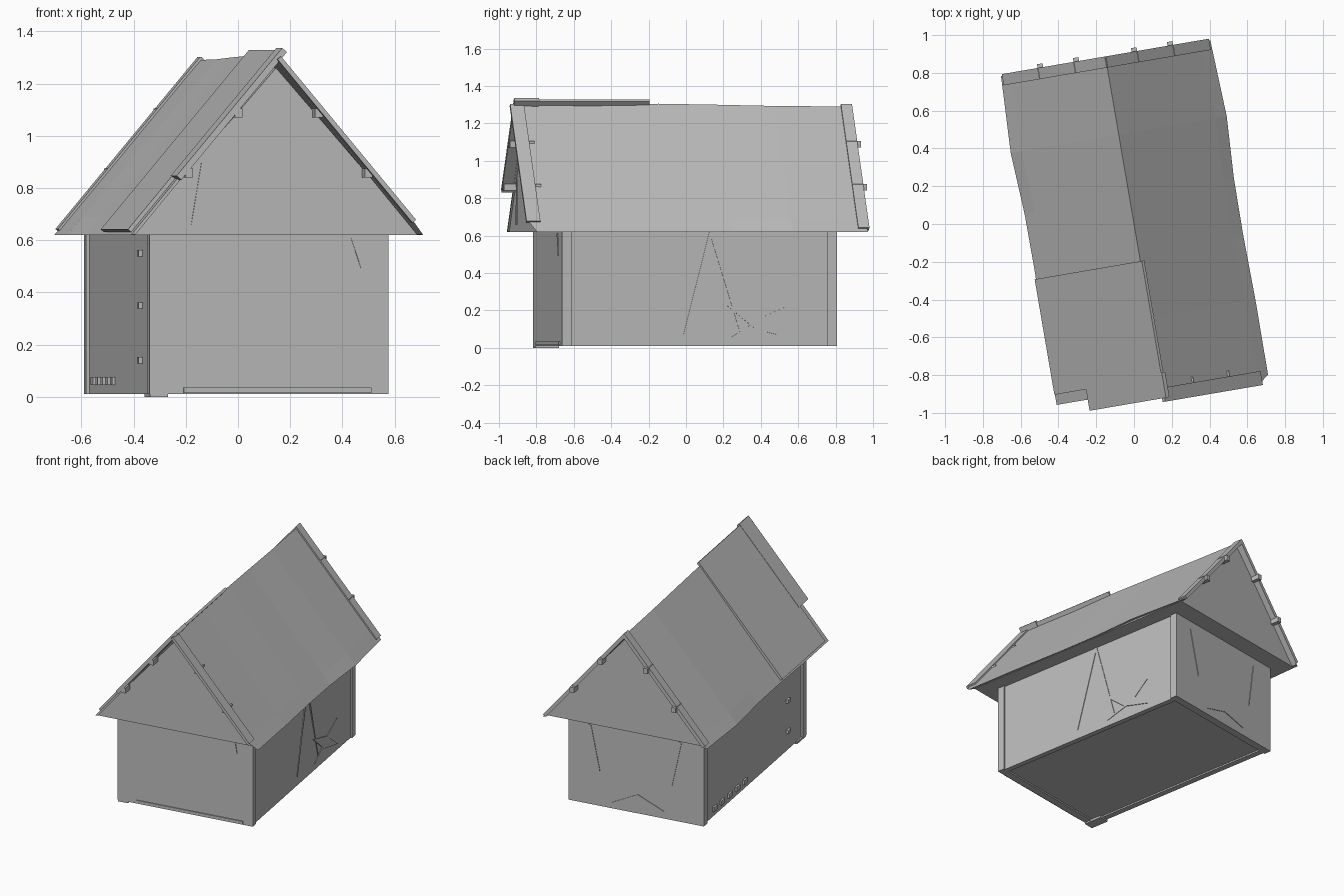
import bpy, bmesh, math
from mathutils import Matrix, Vector

cube = bpy.data.objects.get("Cube")
if cube:
    bpy.data.objects.remove(cube, do_unlink=True)

TURN = Matrix.Rotation(math.radians(9.7), 4, "Z")   # the whole house stands turned
HALF, EAVE, RIDGE = 0.57, 0.62, 1.30

grey = bpy.data.materials.new("plain grey")
grey.use_nodes = True
grey.diffuse_color = (0.5, 0.5, 0.5, 1)
grey.node_tree.nodes["Principled BSDF"].inputs["Base Color"].default_value = (0.5, 0.5, 0.5, 1)


def finish(name, bm):
    bmesh.ops.recalc_face_normals(bm, faces=bm.faces)
    bm.transform(TURN)
    mesh = bpy.data.meshes.new(name)
    bm.to_mesh(mesh)
    bm.free()
    mesh.materials.append(grey)
    obj = bpy.data.objects.new(name, mesh)
    bpy.context.collection.objects.link(obj)
    return obj


def box(name, low, high):
    bm = bmesh.new()
    bmesh.ops.create_cube(bm, size=1)
    for v in bm.verts:
        v.co = [(a if c < 0 else b) for c, a, b in zip(v.co, low, high)]
    return finish(name, bm)


def loft(name, rings):
    """Closed solid through rings of equal point count."""
    bm = bmesh.new()
    loops = [[bm.verts.new(p) for p in ring] for ring in rings]
    n = len(loops[0])
    for a, b in zip(loops, loops[1:]):
        for i in range(n):
            j = (i + 1) % n
            bm.faces.new((a[i], a[j], b[j], b[i]))
    bm.faces.new(loops[0])
    bm.faces.new(loops[-1])
    return finish(name, bm)


def slope(side, t, y, lift, eave=HALF, ridge=RIDGE):
    """Point on a roof slope: t is 0 at the ridge, 1 at the eave."""
    normal = Vector((side * 0.77, 0, 0.64))
    return Vector((side * eave * t, y, ridge + (EAVE - ridge) * t)) + normal * lift


def panel(name, side, y0, y1, t0, t1, low, high):
    return loft(name, [[slope(side, t0, y, low), slope(side, t1, y, low),
                        slope(side, t1, y, high), slope(side, t0, y, high)] for y in (y0, y1)])


def sliver(name, points, push):
    """Thin raised crack plate on a wall."""
    push = Vector(push)
    return loft(name, [[Vector(p) for p in points], [Vector(p) + push for p in points]])


# Walls: end walls cover the slightly inset side walls
box("front_wall", (-0.472, -0.75, 0.01), (0.456, -0.70, 0.64))
box("back_wall", (-0.472, 0.69, 0.01), (0.456, 0.74, 0.64))
box("right_wall", (-0.46, -0.70, 0.01), (-0.42, 0.69, 0.64))
box("left_wall", (0.41, -0.70, 0.01), (0.446, 0.69, 0.64))
box("floor", (-0.44, -0.72, 0.02), (0.43, 0.71, 0.05))
box("corner_footing", (-0.47, -0.75, 0.0), (-0.40, -0.62, 0.015))
box("front_skirting", (-0.34, -0.757, 0.015), (0.39, -0.749, 0.035))

# Gable block under the roof, with flat soffit
loft("gable_block", [[(-0.55, y, EAVE), (0.55, y, EAVE), (0.55, y, EAVE + 0.01),
                      (0, y, RIDGE - 0.04), (-0.55, y, EAVE + 0.01)] for y in (-0.865, 0.86)])

# Roof slopes with a gently uneven ridge and eave
STATIONS = [(-0.93, 0.565, 1.30), (-0.50, 0.566, 1.295), (-0.15, 0.56, 1.305),
            (0.15, 0.562, 1.30), (0.48, 0.58, 1.293), (0.89, 0.562, 1.29)]
for side, label in ((-1, "right"), (1, "left")):
    rings = []
    for y, eave, ridge in STATIONS:
        top_y = y
        if y == STATIONS[0][0]:
            top_y = -0.875 if side < 0 else -0.95
        under_y = max(y, -0.875)
        eave_y = max(top_y, -0.905)
        ridge_under = slope(side, 0, under_y, -0.03, eave, ridge)
        ridge_under.x = 0
        rings.append([ridge_under,
                      slope(side, 0.985, under_y, -0.012, eave, ridge),
                      slope(side, 1, eave_y, 0, eave, ridge),
                      slope(side, 0.9, top_y, 0, eave, ridge),
                      slope(side, 0, top_y, 0, eave, ridge)])
    loft(label + "_roof_slope", rings)

# Overlapping roof sheets on the right slope
panel("right_roof_sheet", -1, -0.82, -0.20, -0.03, 0.98, -0.005, 0.012)
panel("right_verge_board", -1, -0.935, -0.80, -0.04, 0.68, -0.01, 0.014)
panel("left_verge_board", 1, -0.955, -0.88, 0.0, 0.92, -0.012, 0.006)
for side, label in ((-1, "right"), (1, "left")):
    panel(label + "_back_verge", side, 0.84, 0.90, 0.0, 0.97, -0.02, 0.004)

# Small purlin ends under the verges
for end, y in (("front", -0.89), ("back", 0.88)):
    for side in (-1, 1):
        for z in (0.86, 1.09):
            x = side * (HALF * (RIDGE - z) / (RIDGE - EAVE) - 0.02)
            box(end + "_purlin_end", (x - 0.015, y - 0.04, z - 0.02), (x + 0.015, y + 0.04, z + 0.015))

# Cracks in the left wall
X = 0.444
for tip in (-0.14, 0.17):
    sliver("left_wall_crack", [(X, 0.05, 0.62), (X, 0.07, 0.62), (X, tip + 0.05, 0.07)], (0.006, 0, 0))
sliver("left_wall_star", [(X, 0.14, 0.23), (X, 0.34, 0.17), (X, 0.50, 0.05), (X, 0.30, 0.10)], (0.007, 0, 0))
sliver("left_wall_star_arm", [(X, 0.16, 0.05), (X, 0.33, 0.16), (X, 0.49, 0.23), (X, 0.36, 0.11)], (0.005, 0, 0))

# Cracks in the back wall
Y = 0.738
sliver("back_wall_star", [(-0.20, Y, 0.06), (-0.02, Y, 0.14), (0.16, Y, 0.05), (-0.02, Y, 0.10)], (0, 0.006, 0))
for x in (-0.32, 0.30):
    sliver("back_wall_crack", [(x, Y, 0.55), (x + 0.02, Y, 0.56), (x * 0.8, Y, 0.25)], (0, 0.006, 0))

# Crack in the front wall and a loose plate on the front gable
sliver("front_wall_crack", [(0.31, -0.749, 0.61), (0.33, -0.749, 0.61), (0.35, -0.749, 0.49)], (0, -0.006, 0))
sliver("front_gable_plate", [(-0.33, -0.864, 0.66), (-0.29, -0.864, 0.66), (-0.29, -0.864, 0.90)], (0, -0.006, 0))

# Pegs and toothed base on the right wall
for z in (0.14, 0.35, 0.55):
    box("right_wall_peg", (-0.475, -0.52, z - 0.012), (-0.455, -0.48, z + 0.012))
for i in range(5):
    y = 0.10 + i * 0.11
    box("right_wall_tooth", (-0.472, y, 0.045), (-0.455, y + 0.05, 0.075))
